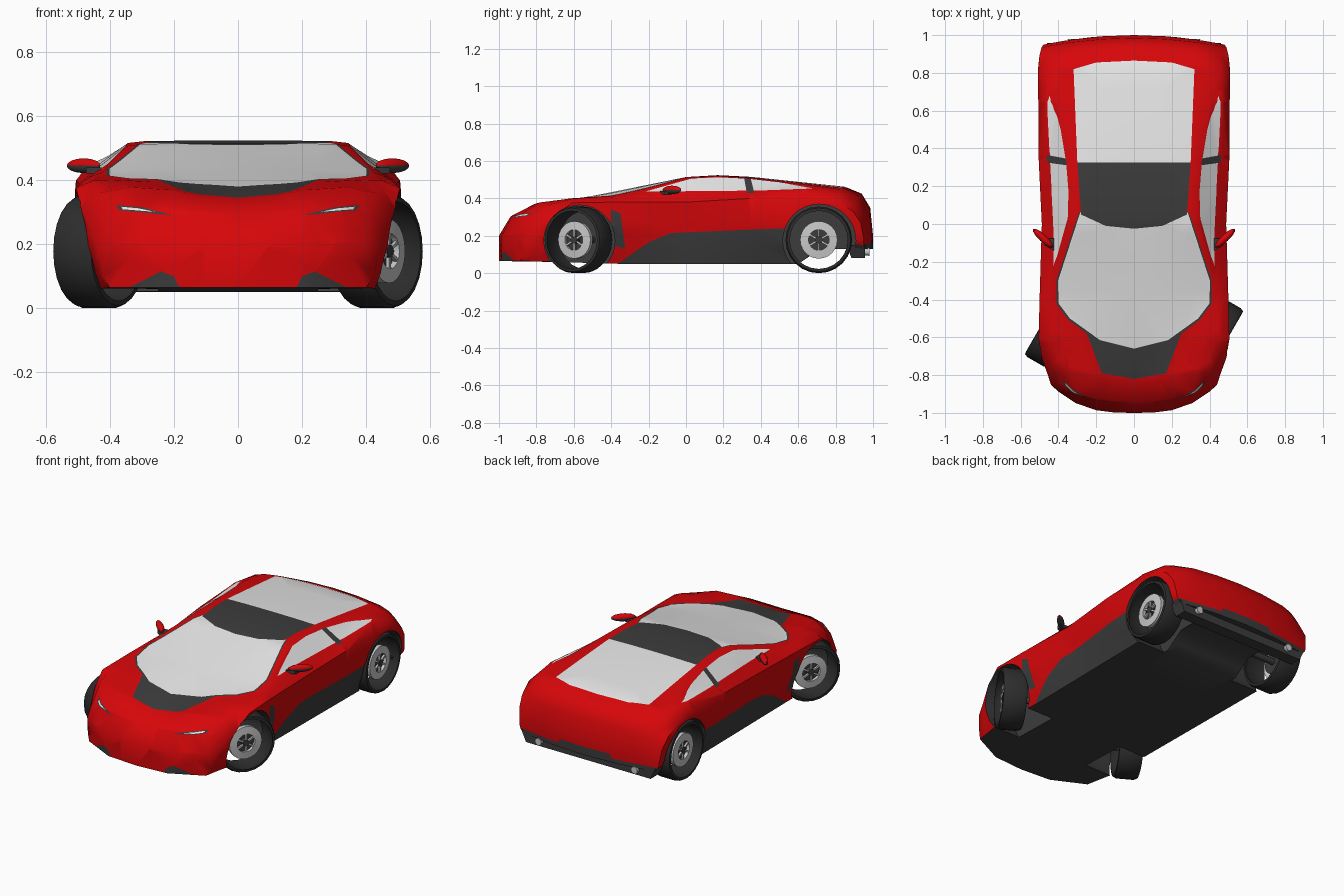
import bpy, bmesh, math
from mathutils import Matrix, Vector

if "Cube" in bpy.data.objects:
    bpy.data.objects.remove(bpy.data.objects["Cube"])


def material(name, r, g, b):
    m = bpy.data.materials.new(name)
    m.use_nodes = True
    m.diffuse_color = (r, g, b, 1)
    m.node_tree.nodes["Principled BSDF"].inputs["Base Color"].default_value = (r, g, b, 1)
    return m


RED, DARK, GLASS, TYRE, METAL = range(5)
palette = [material("body red", .68, .002, .003), material("dark trim", .045, .045, .045),
           material("pale glass", .8, .8, .8), material("tyre black", .026, .026, .026),
           material("wheel metal", .58, .58, .58)]


def make_object(name, bm, matrix=Matrix(), colour=None):
    bmesh.ops.recalc_face_normals(bm, faces=bm.faces)
    if colour is not None:
        for f in bm.faces:
            f.material_index = colour
    mesh = bpy.data.meshes.new(name)
    bm.to_mesh(mesh)
    bm.free()
    for m in palette:
        mesh.materials.append(m)
    obj = bpy.data.objects.new(name, mesh)
    obj.matrix_world = matrix
    bpy.context.collection.objects.link(obj)
    return obj


def smooth(obj, angle=40):
    bpy.ops.object.select_all(action="DESELECT")
    obj.select_set(True)
    bpy.context.view_layer.objects.active = obj
    bpy.ops.object.shade_smooth_by_angle(angle=math.radians(angle))


def box(bm, centre, size):
    mat = Matrix.Translation(centre) @ Matrix.Diagonal((*size, 1))
    return bmesh.ops.create_cube(bm, size=1, matrix=mat)["verts"]


def cylinder(bm, centre, radius, depth, axis="Y", segments=24, tip=None):
    mat = Matrix.Translation(centre) @ Matrix.Rotation(math.pi / 2, 4, axis)
    bmesh.ops.create_cone(bm, cap_ends=True, segments=segments, radius1=radius,
                          radius2=radius if tip is None else tip, depth=depth, matrix=mat)


def lathe(bm, profile, segments=24):
    """Turn a closed (radius, x) profile around the x axis."""
    rings = []
    for i in range(segments):
        a = math.tau * i / segments
        rings.append([bm.verts.new((x, r * math.cos(a), r * math.sin(a))) for r, x in profile])
    skin(bm, rings + rings[:1])


def skin(bm, rings):
    for a, b in zip(rings, rings[1:]):
        for i in range(len(a)):
            bm.faces.new((a[i - 1], a[i], b[i], b[i - 1]))


# Lengthwise body rails, each point (y, x, z)
centre = [(-1, 0, .2), (-.94, 0, .3), (-.82, 0, .345), (-.66, 0, .38), (0, 0, .514), (.17, 0, .524),
          (.35, 0, .515), (.85, 0, .462), (.94, 0, .425), (.985, 0, .35), (1, 0, .2)]
glass_edge = [(-1, .2, .2), (-.94, .21, .31), (-.82, .22, .37), (-.62, .27, .395), (-.4, .4, .415),
              (-.2, .36, .46), (0, .3, .513), (.17, .29, .522), (.35, .3, .511), (.85, .32, .457),
              (.94, .33, .415), (.985, .33, .34), (1, .33, .2)]
roof_rail = [(-1, .31, .2), (-.94, .32, .31), (-.82, .34, .378), (-.62, .37, .4), (-.4, .43, .414),
             (-.2, .4, .455), (0, .35, .506), (.17, .343, .516), (.35, .36, .505), (.65, .41, .472),
             (.85, .4, .448), (.94, .4, .4), (.985, .39, .33), (1, .39, .2)]
belt = [(-1, .4, .2), (-.94, .41, .29), (-.82, .43, .36), (-.62, .455, .398), (-.4, .47, .406),
        (0, .435, .432), (.35, .45, .438), (.65, .475, .445), (.85, .46, .43), (.94, .45, .37),
        (.985, .44, .31), (1, .44, .2)]
shoulder = [(-1, .44, .19), (-.82, .49, .31), (-.62, .505, .376), (-.4, .5, .38), (0, .488, .38),
            (.35, .505, .4), (.85, .508, .385), (.94, .5, .33), (.985, .49, .27), (1, .48, .19)]
waist = [(-1, .435, .15), (-.82, .485, .22), (-.4, .495, .25), (0, .47, .26), (.35, .5, .26),
         (.85, .51, .25), (1, .48, .175)]
sill = [(-1, .425, .1), (-.7, .465, .12), (0, .455, .15), (.6, .49, .16), (.72, .49, .17), (1, .47, .15)]
floor = [(-1, .4, .065), (-.7, .44, .06), (-.35, .43, .05), (.6, .44, .05), (.72, .44, .13), (1, .45, .13)]
rails = [centre, glass_edge, roof_rail, belt, shoulder, waist, sill, floor]


def rail_at(rail, y):
    for (y0, x0, z0), (y1, x1, z1) in zip(rail, rail[1:]):
        if y <= y1:
            t = (y - y0) / (y1 - y0)
            return x0 + (x1 - x0) * t, z0 + (z1 - z0) * t


def section(y):
    pts = [rail_at(r, y) for r in rails]
    (cx, cz), (gx, gz), (fx, fz) = pts[0], pts[1], pts[-1]
    half = [pts[0], (gx / 2, cz * .75 + gz * .25), *pts[1:], (fx / 2, fz), (0, fz)]
    return half + [(-x, z) for x, z in half[-2:0:-1]]


def bow(x, y):
    """Round the nose and tail in plan."""
    s = abs(x) * 2
    front, rear = max(0, (-.6 - y) / .4), max(0, (y - .6) / .4)
    return y + .22 * s ** 3 * front - .055 * s ** 2 * rear


def paint(bm, outline, axes, test, colour):
    """Cut a convex counter-clockwise outline into the faces and colour its inside."""
    u, v = axes
    lows = [min(p[k] for p in outline) for k in (0, 1)]
    highs = [max(p[k] for p in outline) for k in (0, 1)]

    def near(f):
        return test(f) and all(min(w.co[a] for w in f.verts) <= highs[k] and
                               max(w.co[a] for w in f.verts) >= lows[k] for k, a in enumerate(axes))

    sides = list(zip(outline, outline[1:] + outline[:1]))
    for p, q in sides:
        co, no = Vector(), Vector()
        co[u], co[v] = p
        no[u], no[v] = p[1] - q[1], q[0] - p[0]
        faces = [f for f in bm.faces if near(f)]
        geom = {*faces, *(e for f in faces for e in f.edges), *(w for f in faces for w in f.verts)}
        bmesh.ops.bisect_plane(bm, geom=list(geom), dist=1e-5, plane_co=co, plane_no=no.normalized())
    bm.normal_update()
    for f in bm.faces:
        c = f.calc_center_median()
        if test(f) and all((q[0] - p[0]) * (c[v] - p[1]) > (q[1] - p[1]) * (c[u] - p[0]) for p, q in sides):
            f.material_index = colour


def both(half):
    return half + [(-x, y) for x, y in reversed(half) if x > 0]


# Body shell
bm = bmesh.new()
rings = [[bm.verts.new((x, bow(x, y), z)) for x, z in section(y)]
         for y in sorted({p[0] for r in rails for p in r})]
skin(bm, rings)
bm.faces.new(rings[0])
bm.faces.new(rings[-1])
bmesh.ops.recalc_face_normals(bm, faces=bm.faces)
bmesh.ops.triangulate(bm, faces=bm.faces)
bm.normal_update()
for f in bm.faces:
    f.material_index = DARK if f.normal.z < -.6 else RED

# Which faces each group of panels may touch
top = lambda f: f.normal.z > .2 and f.calc_center_median().z > .3
flank = lambda f: abs(f.normal.x) > .3 and abs(f.calc_center_median().x) > .3
nose = lambda f: f.normal.y < -.2 and f.calc_center_median().y < -.6
tail = lambda f: f.normal.y > .3 and f.calc_center_median().y > .8

# Bonnet panel, windscreen in a dark seal, roof panel and rear window
paint(bm, both([(0, -.82), (.17, -.79), (.25, -.58)]), (0, 1), top, DARK)
paint(bm, both([(0, -.67), (.19, -.625), (.35, -.505), (.409, -.425), (.411, -.3), (.292, .06)]), (0, 1), top, DARK)
paint(bm, both([(0, -.66), (.18, -.615), (.34, -.5), (.4, -.42), (.402, -.3), (.285, .06)]), (0, 1), top, GLASS)
paint(bm, both([(0, -.025), (.15, -.01), (.28, .05), (.3, .325)]), (0, 1), top, DARK)
paint(bm, both([(0, .325), (.3, .325), (.32, .82), (.2, .855), (0, .865)]), (0, 1), top, GLASS)
# Side windows, window pillar, dark skirt and vent behind the front wheel
paint(bm, [(-.22, .436), (.4, .442), (.68, .453), (.5, .486), (.33, .505), (.17, .513), (.03, .506)], (1, 2), flank, GLASS)
paint(bm, [(.325, .43), (.365, .43), (.345, .512), (.31, .512)], (1, 2), flank, DARK)
paint(bm, [(-.38, .04), (.62, .04), (.52, .24), (-.08, .215), (-.2, .165)], (1, 2), flank, DARK)
paint(bm, [(-.4, .15), (-.325, .13), (-.35, .2), (-.345, .32), (-.4, .34)][:2] + [(-.35, .32), (-.4, .34)],
      (1, 2), flank, DARK)
# Nose intakes, lamp slits with pale lenses, and tail band
for colour, shape in ((DARK, [(.18, .06), (.35, .06), (.24, .115), (.2, .1)]),
                      (DARK, [(.2, .29), (.37, .306), (.38, .322), (.3, .315)]),
                      (GLASS, [(.26, .301), (.36, .309), (.365, .317), (.31, .312)])):
    paint(bm, shape, (0, 2), nose, colour)
    paint(bm, [(-x, z) for x, z in reversed(shape)], (0, 2), nose, colour)
paint(bm, both([(0, .1), (.5, .1), (.5, .155), (0, .155)]), (0, 2), tail, DARK)
paint(bm, both([(0, .14), (.19, .14), (.17, .18), (0, .18)]), (0, 2), tail, DARK)
body = make_object("body", bm)

# Wheel arches cut out of the body
bm = bmesh.new()
for s in (1, -1):
    for y, radius in ((-.57, .19), (.713, .195)):
        cylinder(bm, (s * .475, y, .174), radius, .45, segments=32)
cutter = make_object("arch_cutter", bm, colour=DARK)
cutter.hide_render = True
cut = body.modifiers.new("arches", "BOOLEAN")
cut.operation, cut.solver, cut.object = "DIFFERENCE", "EXACT", cutter
bpy.context.view_layer.objects.active = body
bpy.ops.object.modifier_apply(modifier=cut.name)
bpy.data.objects.remove(cutter)
smooth(body)

# Wheels, the front pair steered
for end, y, steer in (("front", -.575, -30), ("rear", .71, 0)):
    for side, s in (("left", 1), ("right", -1)):
        turn = math.radians(steer) + (math.pi if s < 0 else 0)
        place = Matrix.Translation((s * .433, y, .178)) @ Matrix.Rotation(turn, 4, "Z")
        bm = bmesh.new()
        lathe(bm, [(.155, -.07), (.17, -.068), (.178, -.05), (.178, .05), (.17, .068),
                   (.155, .07), (.162, .05), (.162, -.05)])
        smooth(make_object(f"{end}_{side}_tyre", bm, place, TYRE))
        bm = bmesh.new()
        lathe(bm, [(.055, .05), (.1, .045), (.1, .02), (.055, .03)])
        for i in range(6):
            verts = box(bm, (.042, 0, .038), (.012, .01, .045))
            bmesh.ops.rotate(bm, verts=verts, matrix=Matrix.Rotation(math.tau * i / 6, 3, "X"))
        smooth(make_object(f"{end}_{side}_rim", bm, place, METAL))
        bm = bmesh.new()
        cylinder(bm, (.01, 0, 0), .07, .012)
        cylinder(bm, (-.05, 0, 0), .02, .2, segments=10)
        smooth(make_object(f"{end}_{side}_hub", bm, place, DARK))

# Door mirrors with dark undersides, on dark arms
for side, s in (("left", 1), ("right", -1)):
    bm = bmesh.new()
    bmesh.ops.create_uvsphere(bm, u_segments=12, v_segments=8, radius=1)
    for f in bm.faces:
        f.material_index = DARK if f.calc_center_median().z < 0 else RED
    place = (Matrix.Translation((s * .482, -.075, .445)) @ Matrix.Rotation(s * math.radians(43), 4, "Z")
             @ Matrix.Diagonal((.072, .02, .023, 1)))
    bm.transform(place)
    smooth(make_object(f"{side}_mirror", bm))
    bm = bmesh.new()
    for v in box(bm, (s * .445, -.11, .43), (.06, .07, .02)):
        if abs(v.co.x) > .45:
            v.co.y = v.co.y * .5 - .04
    make_object(f"{side}_mirror_arm", bm, colour=DARK)

# Rear diffuser and exhaust tips
bm = bmesh.new()
for v in box(bm, (0, .908, .115), (.92, .1, .07)):
    if v.co.z < .1:
        v.co.x *= .93
        v.co.y = max(v.co.y, .885)
make_object("diffuser", bm, colour=DARK)
for side, s in (("left", 1), ("right", -1)):
    bm = bmesh.new()
    cylinder(bm, (s * .33, .955, .115), .022, .05, axis="X", segments=10, tip=.018)
    smooth(make_object(f"{side}_exhaust", bm, colour=METAL))
